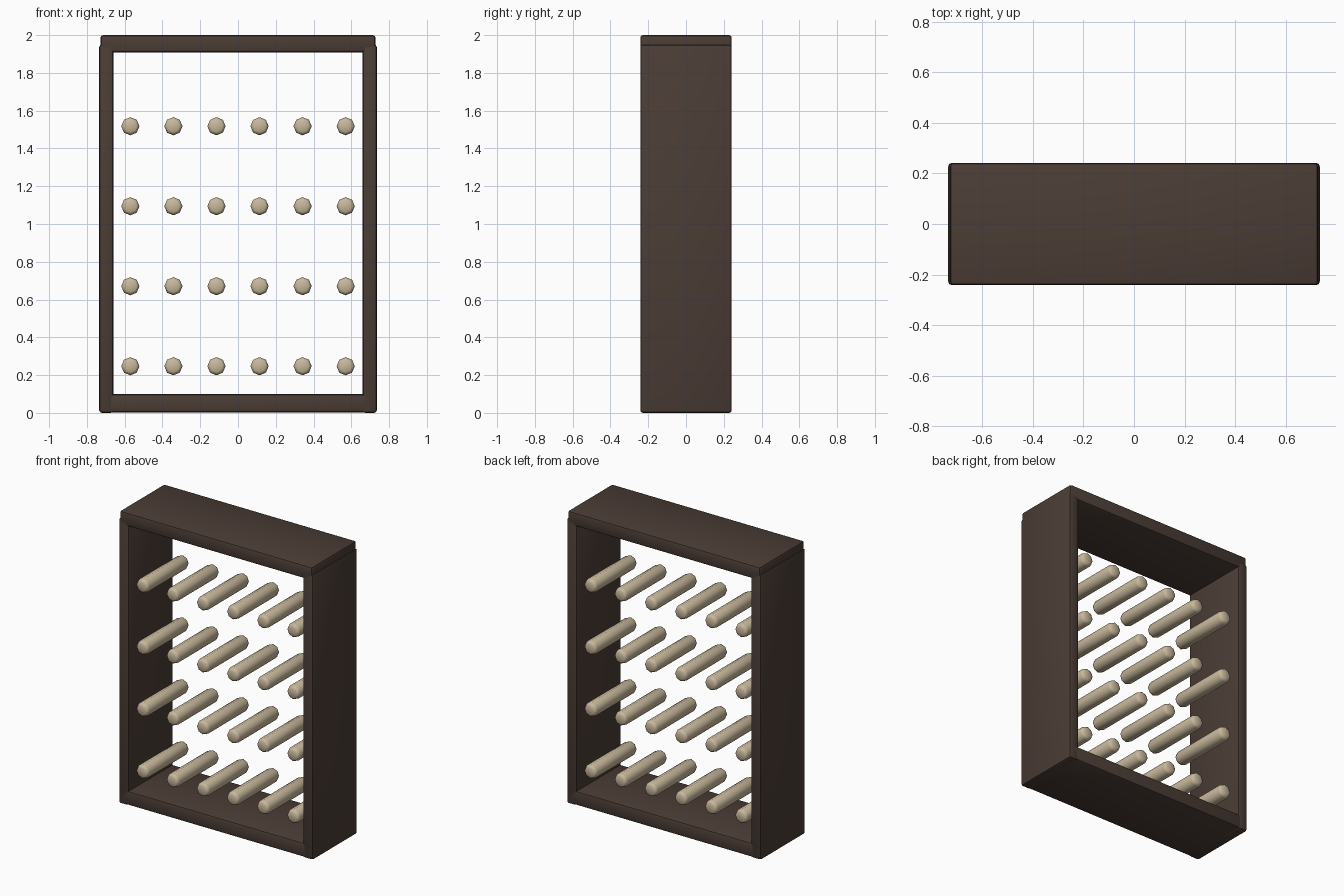
import bpy, bmesh, math

if "Cube" in bpy.data.objects:
    bpy.data.objects.remove(bpy.data.objects["Cube"])


def material(name, color):
    m = bpy.data.materials.new(name)
    m.diffuse_color = color
    m.use_nodes = True
    m.node_tree.nodes["Principled BSDF"].inputs["Base Color"].default_value = m.diffuse_color
    return m


WOOD = material("dark_wood", (0.07, 0.046, 0.036, 1))
BONE = material("pale_peg", (0.58, 0.48, 0.33, 1))
DEPTH = 0.242   # half depth of the frame


def finish(name, bm, mat, angle):
    bmesh.ops.recalc_face_normals(bm, faces=bm.faces)
    me = bpy.data.meshes.new(name)
    bm.to_mesh(me)
    bm.free()
    me.materials.append(mat)
    ob = bpy.data.objects.new(name, me)
    bpy.context.collection.objects.link(ob)
    bpy.ops.object.select_all(action='DESELECT')
    ob.select_set(True)
    bpy.context.view_layer.objects.active = ob
    bpy.ops.object.shade_smooth_by_angle(angle=math.radians(angle))
    return ob


def board(name, x0, x1, z0, z1):
    """Frame board with softened edges."""
    bm = bmesh.new()
    bmesh.ops.create_cube(bm, size=1)
    for v in bm.verts:
        v.co.x = x1 if v.co.x > 0 else x0
        v.co.y = math.copysign(DEPTH, v.co.y)
        v.co.z = z1 if v.co.z > 0 else z0
    bmesh.ops.bevel(bm, geom=bm.edges[:], offset=0.014, segments=2,
                    profile=0.5, affect='EDGES')
    return finish(name, bm, WOOD, 35)


def peg(name, x, z, sides=8):
    """Eight-sided rod along y with rounded ends."""
    half = [(0.205, 0.048), (0.219, 0.043), (0.226, 0.031)]
    profile = [(-y, r) for y, r in reversed(half)] + half
    bm = bmesh.new()
    rings = []
    for y, r in profile:
        rings.append([bm.verts.new((x + r * math.cos(math.tau * i / sides), y,
                                    z + r * math.sin(math.tau * i / sides)))
                      for i in range(sides)])
    for a, b in zip(rings, rings[1:]):
        for i in range(sides):
            j = (i + 1) % sides
            bm.faces.new((a[i], a[j], b[j], b[i]))
    bm.faces.new(rings[0])
    bm.faces.new(rings[-1])
    return finish(name, bm, BONE, 60)


# open frame
board("left_side", -0.735, -0.659, 0.0, 1.95)
board("right_side", 0.659, 0.735, 0.0, 1.95)
board("top_board", -0.728, 0.728, 1.908, 2.0)
board("bottom_board", -0.728, 0.728, 0.003, 0.1)

# grid of pegs
for row in range(4):
    for col in range(6):
        peg(f"peg_row{row + 1}_{col + 1}", -0.57 + 0.228 * col, 0.247 + 0.4235 * row)
